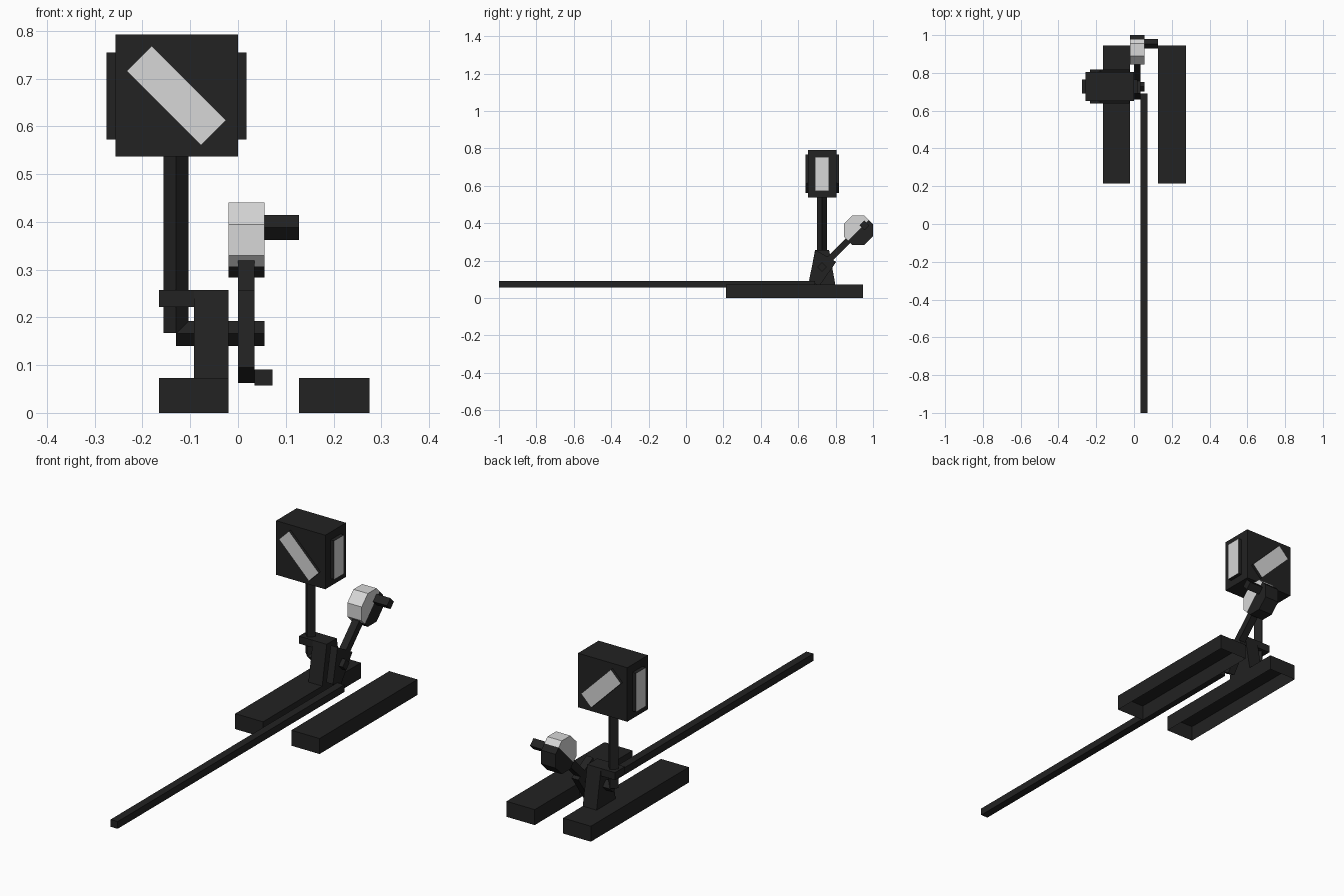
import bpy, bmesh, math
from mathutils import Vector, Matrix

if "Cube" in bpy.data.objects:
    bpy.data.objects.remove(bpy.data.objects["Cube"])


def make_mat(name, v):
    m = bpy.data.materials.new(name)
    m.diffuse_color = (v, v, v, 1)
    m.use_nodes = True
    m.node_tree.nodes["Principled BSDF"].inputs["Base Color"].default_value = m.diffuse_color
    return m


BLACK = make_mat("black iron", 0.016)
WHITE = make_mat("white paint", 0.68)


def finish(name, bm, white_rule=None):
    """Turn a bmesh into an object; faces matching white_rule become white."""
    bmesh.ops.recalc_face_normals(bm, faces=bm.faces)
    bm.normal_update()
    if white_rule:
        for f in bm.faces:
            f.material_index = int(white_rule(f))
    me = bpy.data.meshes.new(name)
    bm.to_mesh(me)
    bm.free()
    me.materials.append(BLACK)
    me.materials.append(WHITE)
    ob = bpy.data.objects.new(name, me)
    bpy.context.collection.objects.link(ob)
    return ob


def box_bm(lo, hi):
    lo, hi = Vector(lo), Vector(hi)
    bm = bmesh.new()
    bmesh.ops.create_cube(bm, size=1)
    for v in bm.verts:
        v.co = (lo + hi) / 2 + v.co * (hi - lo)
    return bm


def prism_bm(profile, x0, x1):
    """Extrude a (y, z) profile along x."""
    bm = bmesh.new()
    face = bm.faces.new([bm.verts.new((x0, y, z)) for y, z in profile])
    ext = bmesh.ops.extrude_face_region(bm, geom=[face])
    verts = [g for g in ext["geom"] if isinstance(g, bmesh.types.BMVert)]
    bmesh.ops.translate(bm, verts=verts, vec=(x1 - x0, 0, 0))
    return bm


def ngon(cy, cz, r, n, start=0.0):
    return [(cy + r * math.cos(start + math.tau * i / n),
             cz + r * math.sin(start + math.tau * i / n)) for i in range(n)]


# Sleepers, hollow underneath
for name, x0, x1 in (("left_sleeper", -0.165, -0.02), ("right_sleeper", 0.128, 0.275)):
    bm = box_bm((x0, 0.215, 0), (x1, 0.945, 0.073))
    bm.normal_update()
    bottom = [f for f in bm.faces if f.normal.z < -0.9]
    bmesh.ops.delete(bm, geom=bottom, context='FACES_ONLY')
    finish(name, bm)

# Tapered pedestal with a bracket around the post
finish("pedestal", prism_bm([(0.656, 0.073), (0.798, 0.073), (0.765, 0.257), (0.69, 0.257)],
                            -0.092, -0.02))
finish("post_bracket", box_bm((-0.165, 0.69, 0.222), (-0.092, 0.765, 0.257)))

# Square post turned on edge, and horizontal shaft
SY, SZ = 0.727, 0.166
bm = bmesh.new()
bmesh.ops.create_cone(bm, cap_ends=True, segments=4, radius1=0.026, radius2=0.026, depth=0.38)
for v in bm.verts:
    # snap the corners onto the x and y axes
    a = round(math.atan2(v.co.y, v.co.x) / (math.pi / 2)) * math.pi / 2
    v.co = (-0.13 + 0.026 * math.cos(a), SY + 0.026 * math.sin(a), v.co.z + 0.167 + 0.19)
finish("lantern_post", bm)
finish("shaft", prism_bm(ngon(SY, SZ, 0.026, 4), -0.13, 0.055))

# Tapered crank plate and the long throw rod
finish("crank", prism_bm([(0.658, 0.095), (0.712, 0.063), (0.803, 0.193), (0.692, 0.257)], 0, 0.035))
finish("throw_rod", box_bm((0.035, -1.0, 0.057), (0.072, 0.69, 0.091)))

# Lever arm rising at 45 degrees into the weight
WY, WZ = 0.922, 0.362
d, h = Vector((1, 1)).normalized(), Vector((-1, 1)).normalized() * 0.0175
a, b = Vector((SY, SZ)), Vector((WY, WZ))
finish("lever_arm", prism_bm([tuple(p) for p in (a - h, b - h, b + h, a + h)], 0.0, 0.035))

# Octagonal weight, split along the arm into a white and a black half
bm = prism_bm(ngon(WY, WZ, 0.0785 / math.cos(math.pi / 8), 8, math.pi / 8), -0.02, 0.055)
bmesh.ops.bisect_plane(bm, geom=bm.verts[:] + bm.edges[:] + bm.faces[:],
                       plane_co=(0, WY, WZ), plane_no=(0, -1, 1))


def upper_front(f):
    c = f.calc_center_median()
    return (c.z - WZ) - (c.y - WY) > 0


finish("lever_weight", bm, upper_front)
finish("lever_handle", prism_bm(ngon(0.954, 0.388, 0.026, 4), 0.055, 0.128))

# Lantern housing
LX, LY, LZ = -0.129, 0.728, 0.664
finish("lantern_box", box_bm((-0.257, 0.651, 0.537), (0.0, 0.805, 0.792)))

# Diagonal signal bar, front and back, white on its outer ends
bm = box_bm((-0.11, -0.09, -0.037), (0.11, 0.09, 0.037))
bmesh.ops.transform(bm, verts=bm.verts,
                    matrix=Matrix.Translation((LX, LY, LZ)) @ Matrix.Rotation(math.pi / 4, 4, 'Y'))
finish("diagonal_signal", bm, lambda f: abs(f.normal.y) > 0.9)

# Upright signal bar, left and right
finish("upright_signal", box_bm((-0.275, 0.691, 0.572), (0.018, 0.765, 0.755)),
       lambda f: abs(f.normal.x) > 0.9)
